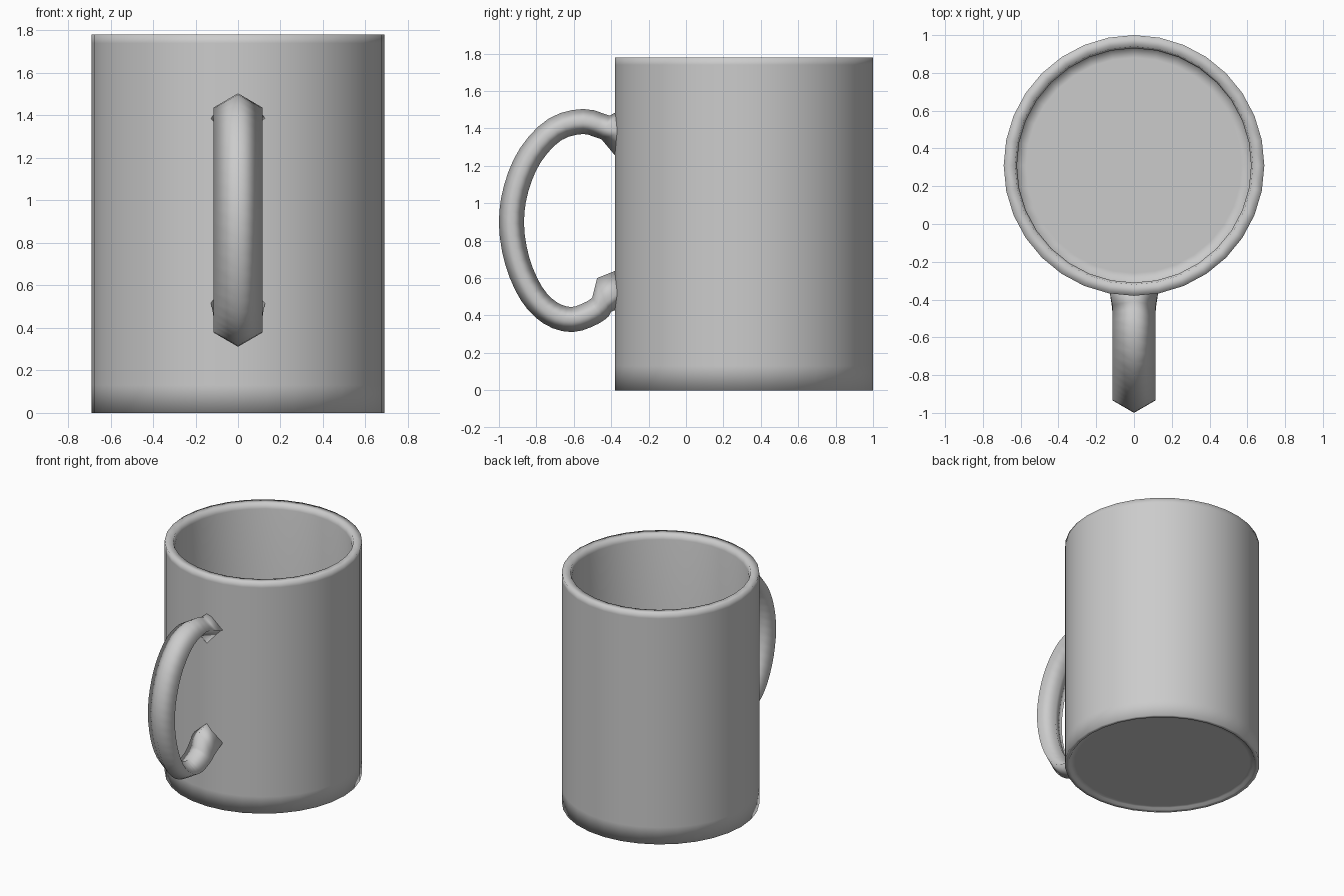
import bpy, bmesh
from math import cos, sin, pi
from mathutils import Vector

if "Cube" in bpy.data.objects:
    bpy.data.objects.remove(bpy.data.objects["Cube"])


def make_object(name, bm):
    bmesh.ops.recalc_face_normals(bm, faces=bm.faces)
    for f in bm.faces:
        f.smooth = True
    mesh = bpy.data.meshes.new(name)
    bm.to_mesh(mesh)
    bm.free()
    obj = bpy.data.objects.new(name, mesh)
    bpy.context.collection.objects.link(obj)
    return obj


def bridge(bm, a, b):
    n = len(a)
    for i in range(n):
        bm.faces.new((a[i], a[(i + 1) % n], b[(i + 1) % n], b[i]))


def loft(name, rings):
    bm = bmesh.new()
    loops = [[bm.verts.new(p) for p in ring] for ring in rings]
    for a, b in zip(loops, loops[1:]):
        bridge(bm, a, b)
    bm.faces.new(loops[0])
    bm.faces.new(loops[-1])
    return make_object(name, bm)


# Cup body: outer wall, rim, inner wall and floor, 32 sides
SIDES, CY = 32, 0.31
profile = [(0.62, 0.015), (0.65, 0.015), (0.66, 0.0), (0.69, 0.0), (0.69, 0.13),
           (0.69, 1.74), (0.69, 1.78), (0.63, 1.78), (0.62, 1.74),
           (0.62, 0.13), (0.62, 0.08), (0.57, 0.08)]
loft("cup_body", [[(r * cos(2 * pi * i / SIDES), CY + r * sin(2 * pi * i / SIDES), z)
                   for i in range(SIDES)] for r, z in profile])


# Handle: diamond section swept along a loop in the yz plane
def section(outer, inner, half_width, side=None):
    o, n = Vector(outer), Vector(inner)
    m = Vector(side) if side else (o + n) / 2
    return [(0, o.x, o.y), (half_width, m.x, m.y), (0, n.x, n.y), (-half_width, m.x, m.y)]


path = [Vector(p) for p in [
    (-0.43, 1.405), (-0.55, 1.437), (-0.70, 1.395), (-0.83, 1.26), (-0.908, 1.08),
    (-0.933, 0.89), (-0.902, 0.69), (-0.825, 0.515), (-0.725, 0.413),
    (-0.61, 0.378), (-0.50, 0.415), (-0.44, 0.46)]]


def spline(pts, steps):
    ext = [2 * pts[0] - pts[1]] + pts + [2 * pts[-1] - pts[-2]]
    out = []
    for a, b, c, d in zip(ext, ext[1:], ext[2:], ext[3:]):
        for s in range(steps):
            t = s / steps
            out.append(0.5 * (2 * b + (c - a) * t + (2 * a - 5 * b + 4 * c - d) * t ** 2
                              + (3 * b - a - 3 * c + d) * t ** 3))
    return out + [pts[-1]]


line = spline(path, 3)
rings = [section((-0.35, 1.50), (-0.35, 1.22), 0.13, (-0.35, 1.38))]
for i, p in enumerate(line):
    t = (line[min(i + 1, len(line) - 1)] - line[max(i - 1, 0)]).normalized()
    normal = Vector((t.y, -t.x)) * -0.067
    rings.append(section(p - normal * -1, p - normal, 0.115)
                 if normal.dot(p - Vector((-0.58, 0.9))) > 0
                 else section(p - normal, p + normal, 0.115))
# The inner edge flares up where the lower end meets the cup
rings[-1] = section((-0.40, 0.42), (-0.475, 0.60), 0.118, (-0.43, 0.47))
rings.append(section((-0.35, 0.44), (-0.35, 0.65), 0.13, (-0.35, 0.53)))
loft("handle", rings)
